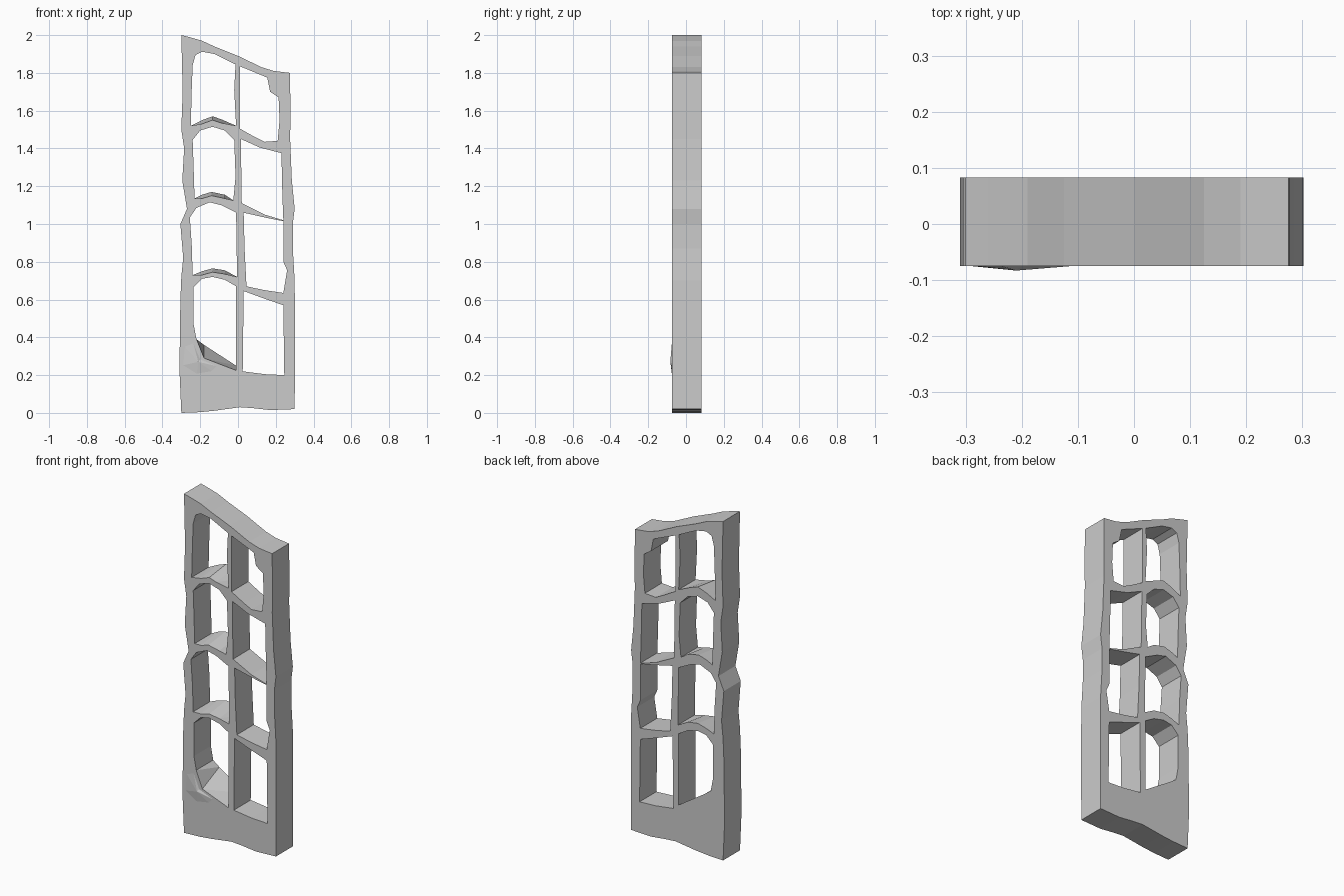
import bpy, bmesh
from math import radians

if "Cube" in bpy.data.objects:
    bpy.data.objects.remove(bpy.data.objects["Cube"])

Y_MID, HALF = 0.004, 0.079   # slab centre and half thickness

# uneven outer edge of the frame (x, z)
outer = [(-.30, 2.0), (-.26, 1.99), (-.19, 1.97), (-.125, 1.94), (0, 1.89), (.125, 1.83),
         (.19, 1.81), (.275, 1.80), (.278, 1.6), (.276, 1.45), (.285, 1.23), (.30, 1.08),
         (.29, 1.0), (.29, .87), (.30, .7), (.302, .4), (.30, .02), (.17, .015), (.08, .025),
         (.01, .03), (-.12, .012), (-.2, .004), (-.30, 0), (-.31, .23), (-.305, .6),
         (-.30, .72), (-.29, .82), (-.305, 1.0), (-.27, 1.08), (-.295, 1.23),
         (-.285, 1.4), (-.30, 1.5), (-.293, 1.7)]

# openings, from the top row down, left column then right column
left_1 = [(-.24, 1.84), (-.225, 1.895), (-.19, 1.912), (-.125, 1.90), (-.013, 1.845),
          (-.02, 1.71), (-.01, 1.52), (-.09, 1.555), (-.135, 1.57), (-.19, 1.55),
          (-.25, 1.52), (-.245, 1.71)]
right_1 = [(.01, 1.835), (.155, 1.775), (.17, 1.70), (.215, 1.67), (.22, 1.55),
           (.21, 1.44), (.14, 1.435), (.09, 1.46), (.01, 1.505)]
left_2 = [(-.24, 1.445), (-.20, 1.495), (-.135, 1.515), (-.07, 1.495), (-.02, 1.445),
          (-.013, 1.25), (-.025, 1.125), (-.07, 1.155), (-.14, 1.17), (-.19, 1.155),
          (-.23, 1.135), (-.235, 1.3)]
right_2 = [(.015, 1.45), (.115, 1.405), (.23, 1.375), (.235, 1.15), (.24, 1.02),
           (.14, 1.05), (.07, 1.085), (.02, 1.11)]
left_3 = [(-.255, 1.035), (-.22, 1.085), (-.15, 1.115), (-.09, 1.10), (-.01, 1.06),
          (-.005, .72), (-.07, .755), (-.135, .765), (-.19, .75), (-.24, .73), (-.245, .89)]
right_3 = [(.03, 1.06), (.14, 1.035), (.24, 1.015), (.24, .8), (.26, .755), (.24, .635),
           (.14, .65), (.045, .67), (.035, .865)]
left_4 = [(-.235, .665), (-.19, .71), (-.135, .72), (-.07, .705), (-.01, .67),
          (-.01, .25), (-.18, .36), (-.22, .39), (-.235, .47)]
right_4 = [(.03, .645), (.125, .61), (.24, .57), (.245, .2), (.14, .205), (.025, .22)]


def pierced_slab(name, loops):
    """Fill closed loops in the xz plane (inner loops are holes) and give thickness."""
    curve = bpy.data.curves.new(name, 'CURVE')
    curve.dimensions = '2D'
    curve.fill_mode = 'BOTH'
    curve.extrude = HALF
    for pts in loops:
        spline = curve.splines.new('POLY')
        spline.points.add(len(pts) - 1)
        for p, (x, z) in zip(spline.points, pts):
            p.co = (x, z, 0, 1)
        spline.use_cyclic_u = True
    obj = bpy.data.objects.new(name, curve)
    bpy.context.collection.objects.link(obj)
    obj.rotation_euler.x = radians(90)
    obj.location.y = Y_MID
    bpy.ops.object.select_all(action='DESELECT')
    obj.select_set(True)
    bpy.context.view_layer.objects.active = obj
    bpy.ops.object.convert(target='MESH')
    obj = bpy.context.view_layer.objects.active
    bpy.ops.object.transform_apply(location=True, rotation=True, scale=True)
    return obj


frame = pierced_slab("window_frame", [outer, left_1, right_1, left_2, right_2,
                                      left_3, right_3, left_4, right_4])

# worn ledges: front edges sit lower (x range, z range, drop)
worn = [(-.195, -.06, 1.54, 1.58, .02), (-.195, -.06, 1.14, 1.18, .02),
        (-.195, -.06, .74, .77, .02), (-.19, -.17, .35, .37, .07), (-.02, 0, .24, .26, .025)]
bm = bmesh.new()
bm.from_mesh(frame.data)
bmesh.ops.remove_doubles(bm, verts=bm.verts, dist=1e-4)
for v in bm.verts:
    for x0, x1, z0, z1, drop in worn:
        if v.co.y < 0 and x0 < v.co.x < x1 and z0 < v.co.z < z1:
            v.co.z -= drop
            break
bmesh.ops.triangulate(bm, faces=[f for f in bm.faces if len(f.verts) == 4])
bmesh.ops.recalc_face_normals(bm, faces=bm.faces)
for f in bm.faces:
    f.smooth = False
bm.to_mesh(frame.data)
bm.free()

# rough faceted bulge below the lower left opening
rim = [(-.30, .25), (-.29, .36), (-.24, .38), (-.2, .285), (-.1, .245), (-.13, .215), (-.22, .2)]
bm = bmesh.new()
base = [bm.verts.new((x, -.074, z)) for x, z in rim]
peak = bm.verts.new((-.21, -.083, .27))
bm.faces.new(base)
for a, b in zip(base, base[1:] + base[:1]):
    bm.faces.new((a, b, peak))
bmesh.ops.recalc_face_normals(bm, faces=bm.faces)
mesh = bpy.data.meshes.new("broken_sill")
bm.to_mesh(mesh)
bm.free()
bpy.context.collection.objects.link(bpy.data.objects.new("broken_sill", mesh))
